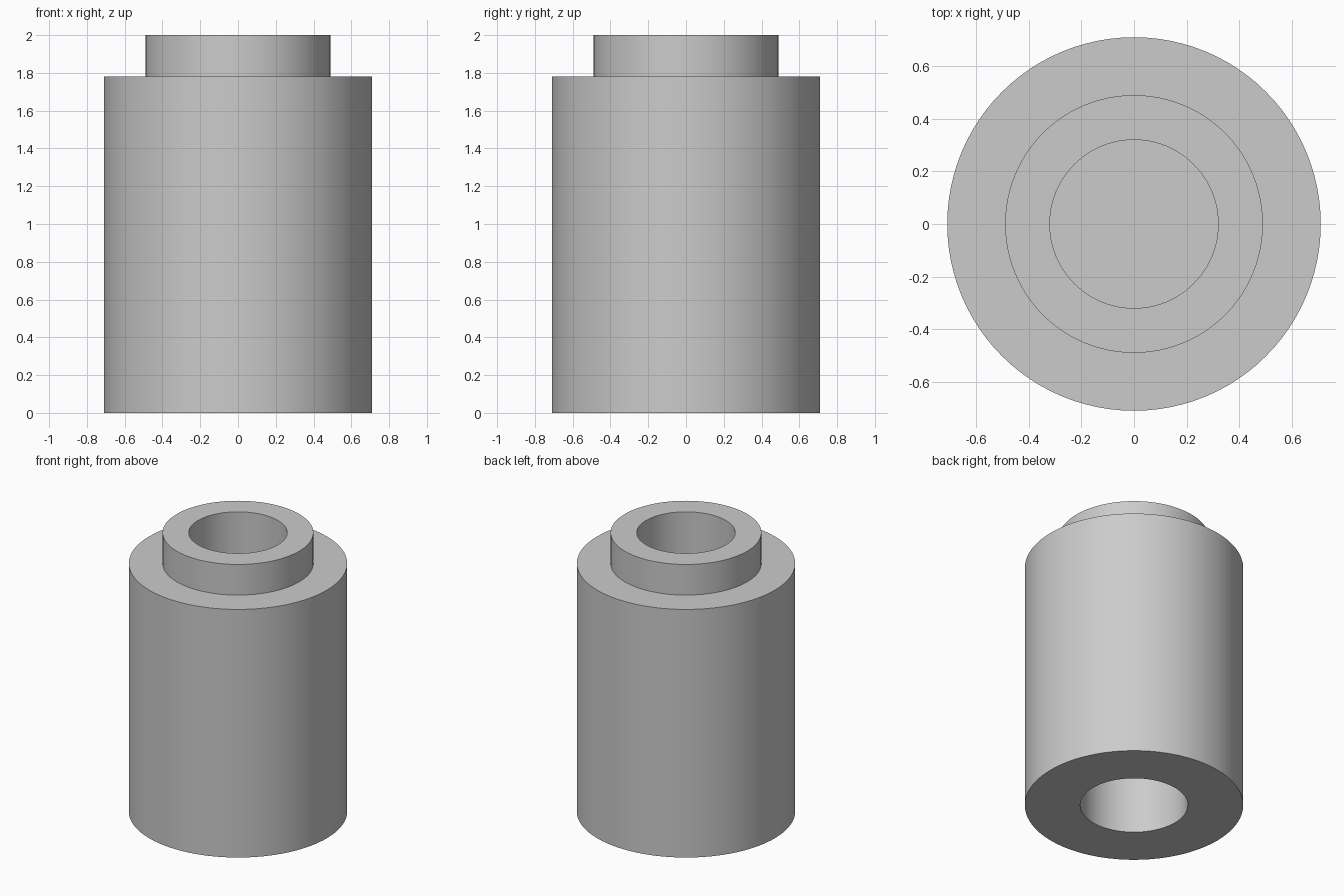
import bpy
import bmesh
import math

SEGMENTS = 96

cube = bpy.data.objects.get("Cube")
if cube:
    bpy.data.objects.remove(cube, do_unlink=True)

# Plain grey
grey = bpy.data.materials.new("light_grey")
grey.use_nodes = True
colour = (0.6, 0.6, 0.6, 1.0)
grey.diffuse_color = colour
grey.node_tree.nodes["Principled BSDF"].inputs["Base Color"].default_value = colour


def lathe(name, profile, material):
    """Revolve (radius, height) points around z; the ends lie on the axis."""
    bm = bmesh.new()
    verts = [bm.verts.new((r, 0, z)) for r, z in profile]
    edges = [bm.edges.new(pair) for pair in zip(verts, verts[1:])]
    bmesh.ops.spin(bm, geom=verts + edges, cent=(0, 0, 0), axis=(0, 0, 1),
                   angle=math.tau, steps=SEGMENTS, use_duplicate=False)
    bmesh.ops.remove_doubles(bm, verts=bm.verts[:], dist=0.0001)
    bmesh.ops.recalc_face_normals(bm, faces=bm.faces[:])
    mesh = bpy.data.meshes.new(name)
    bm.to_mesh(mesh)
    bm.free()
    mesh.materials.append(material)
    obj = bpy.data.objects.new(name, mesh)
    bpy.context.collection.objects.link(obj)
    bpy.ops.object.select_all(action="DESELECT")
    obj.select_set(True)
    bpy.context.view_layer.objects.active = obj
    bpy.ops.object.shade_smooth_by_angle(angle=math.radians(30))
    return obj


# Stepped sleeve with a blind bore in each end
body_radius, collar_radius = 0.71, 0.49
lower_bore, upper_bore = 0.35, 0.32
shoulder, top = 1.78, 2.0
lower_bore_end, upper_bore_floor = 0.9, 1.1

lathe("stepped_sleeve", [
    (0, lower_bore_end), (lower_bore, lower_bore_end), (lower_bore, 0),
    (body_radius, 0), (body_radius, shoulder),
    (collar_radius, shoulder), (collar_radius, top),
    (upper_bore, top), (upper_bore, upper_bore_floor), (0, upper_bore_floor),
], grey)
